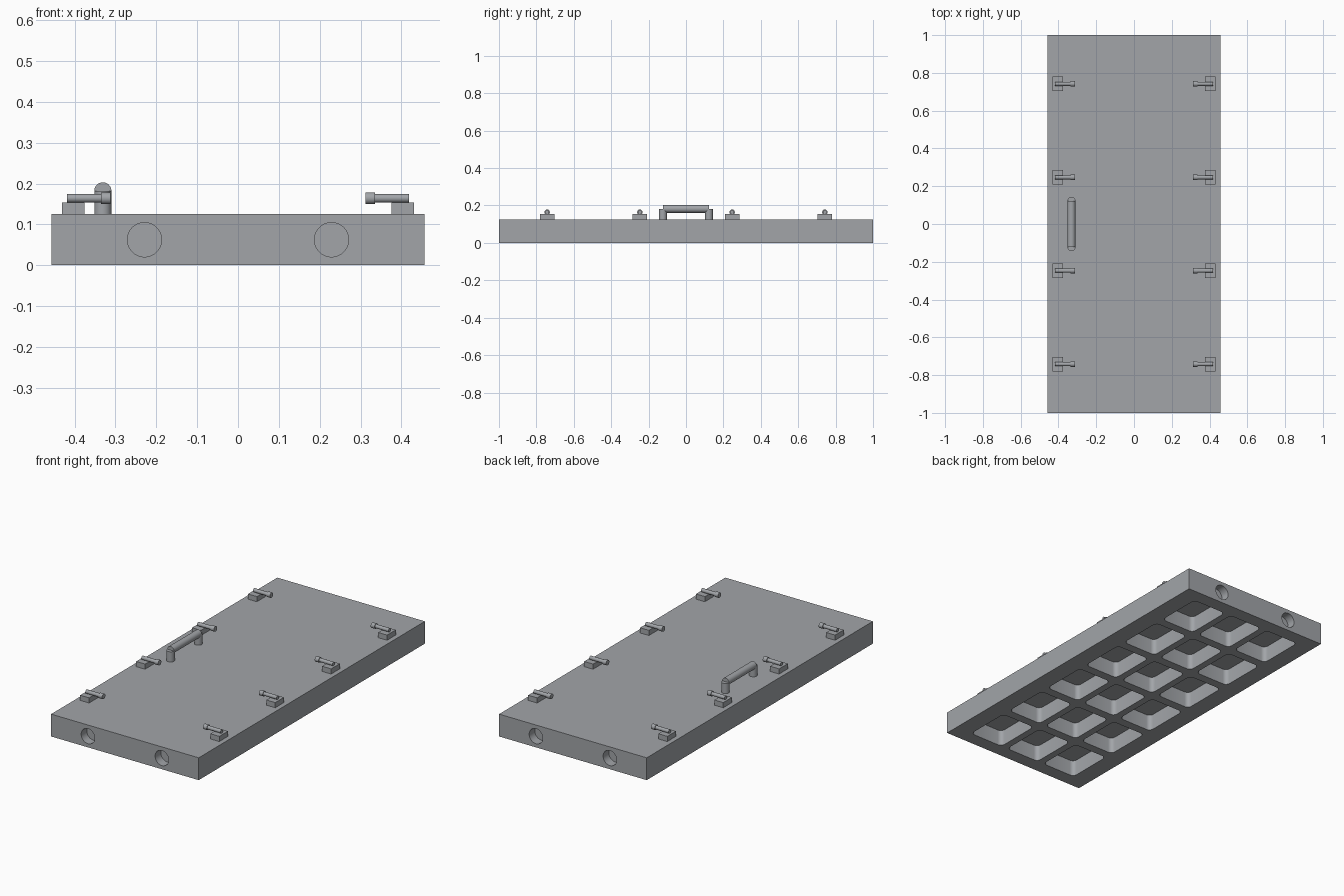
import bpy, bmesh, math
from mathutils import Matrix

if "Cube" in bpy.data.objects:
    bpy.data.objects.remove(bpy.data.objects["Cube"])

grey = bpy.data.materials.new("steel_grey")
grey.diffuse_color = (0.36, 0.375, 0.395, 1)
grey.use_nodes = True
grey.node_tree.nodes["Principled BSDF"].inputs["Base Color"].default_value = grey.diffuse_color


def finish(name, bm, smooth=True):
    """Turn a bmesh into a named, coloured object."""
    bmesh.ops.recalc_face_normals(bm, faces=bm.faces)
    mesh = bpy.data.meshes.new(name)
    bm.to_mesh(mesh)
    bm.free()
    mesh.materials.append(grey)
    ob = bpy.data.objects.new(name, mesh)
    bpy.context.collection.objects.link(ob)
    if smooth:
        shade(ob)
    return ob


def shade(ob):
    bpy.ops.object.select_all(action='DESELECT')
    ob.select_set(True)
    bpy.context.view_layer.objects.active = ob
    bpy.ops.object.shade_smooth_by_angle(angle=math.radians(30))


def box(bm, center, size, corner=0):
    """Box, optionally with rounded vertical edges."""
    m = Matrix.Translation(center) @ Matrix.Diagonal((*size, 1))
    verts = bmesh.ops.create_cube(bm, size=1, matrix=m)["verts"]
    if corner:
        edges = {e for v in verts for e in v.link_edges
                 if abs(e.verts[0].co.z - e.verts[1].co.z) > 1e-4}
        bmesh.ops.bevel(bm, geom=list(edges), offset=corner, segments=5,
                        profile=0.5, affect='EDGES')


def rod(bm, center, radius, length, axis, sides=32):
    turn = {'X': Matrix.Rotation(math.pi / 2, 4, 'Y'),
            'Y': Matrix.Rotation(math.pi / 2, 4, 'X'),
            'Z': Matrix.Identity(4)}[axis]
    bmesh.ops.create_cone(bm, cap_ends=True, segments=sides, radius1=radius,
                          radius2=radius, depth=length,
                          matrix=Matrix.Translation(center) @ turn)


# Door slab
bm = bmesh.new()
box(bm, (0, 0, 0.0625), (0.914, 2, 0.125))
slab = finish("door_slab", bm, False)

# Cutters: waffle pockets underneath and round sockets in both ends
bm = bmesh.new()
for col in range(3):
    for row in range(6):
        box(bm, ((col - 1) * 0.25, (row - 2.5) * 0.316, 0.04),
            (0.21, 0.265, 0.10), 0.025)
for x in (-0.229, 0.229):
    for y in (-1, 1):
        rod(bm, (x, y, 0.0625), 0.042, 0.1, 'Y', 48)
cutter = finish("recess_cutter", bm, False)
cutter.hide_render = True
mod = slab.modifiers.new("recesses", 'BOOLEAN')
mod.object = cutter
mod.solver = 'EXACT'
bpy.context.view_layer.objects.active = slab
bpy.ops.object.modifier_apply(modifier=mod.name)
bpy.data.objects.remove(cutter)
shade(slab)

# Latches along both long edges
for side, label in ((-1, "left"), (1, "right")):
    for i, y in enumerate((-0.742, -0.247, 0.247, 0.742)):
        bm = bmesh.new()
        box(bm, (side * 0.403, y, 0.139), (0.055, 0.077, 0.030))
        finish(f"latch_base_{label}_{i + 1}", bm, False)
        bm = bmesh.new()
        rod(bm, (side * 0.374, y, 0.164), 0.0105, 0.09, 'X', 24)
        rod(bm, (side * 0.324, y, 0.164), 0.0145, 0.024, 'X', 24)
        finish(f"latch_arm_{label}_{i + 1}", bm)

# Pull handle
bm = bmesh.new()
rod(bm, (-0.331, 0, 0.182), 0.021, 0.246, 'Y')
finish("handle_bar", bm)
for y, label in ((-0.123, "front"), (0.123, "back")):
    bm = bmesh.new()
    rod(bm, (-0.331, y, 0.153), 0.021, 0.058, 'Z')
    finish(f"handle_post_{label}", bm)
